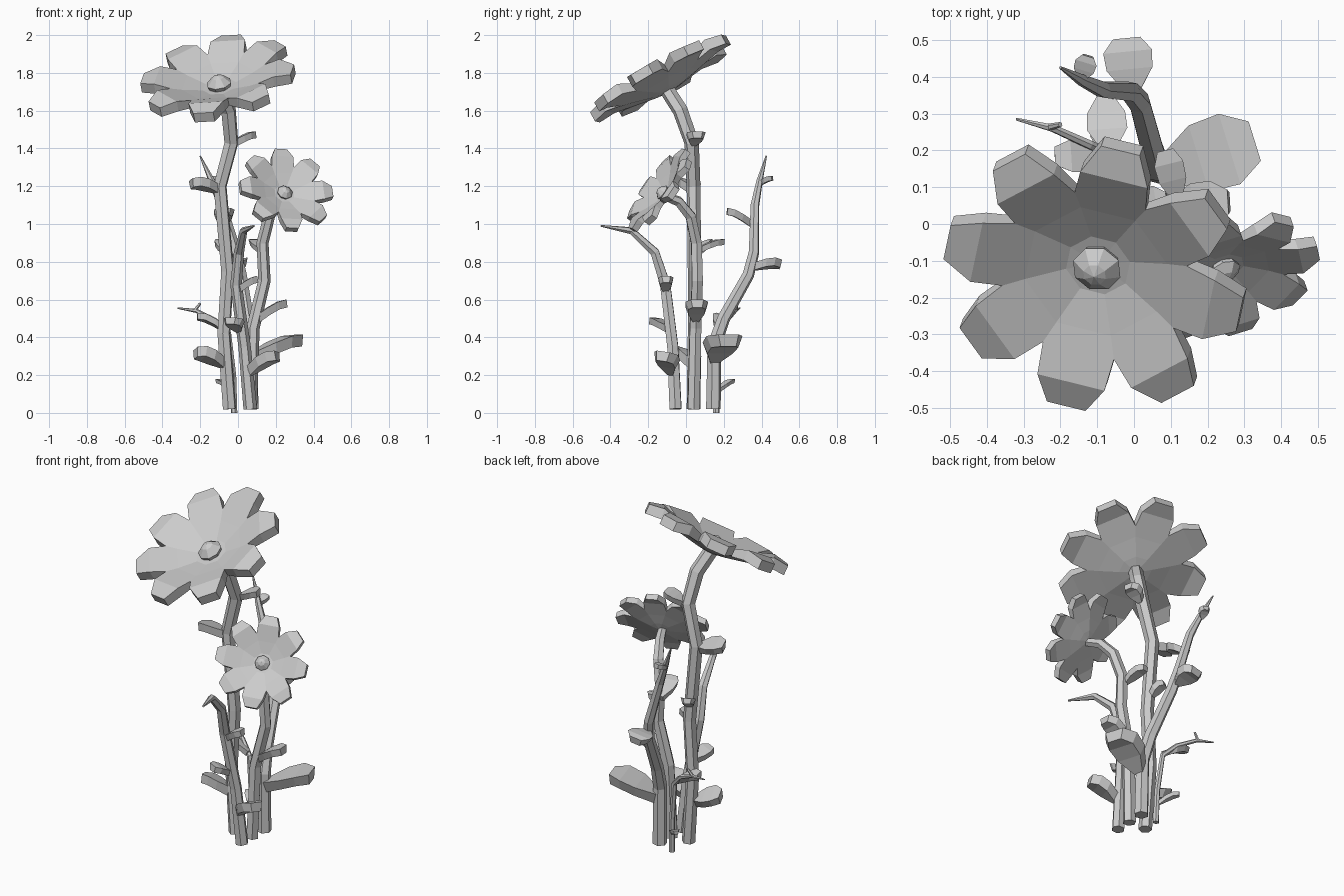
import bpy, bmesh
from math import sin, cos, pi, radians
from mathutils import Vector, Matrix

cube = bpy.data.objects.get("Cube")
if cube:
    bpy.data.objects.remove(cube, do_unlink=True)

grey = bpy.data.materials.new("plain grey")
grey.use_nodes = True
grey.diffuse_color = (0.6, 0.6, 0.6, 1)
grey.node_tree.nodes["Principled BSDF"].inputs["Base Color"].default_value = (0.6, 0.6, 0.6, 1)


def finish(name, bm):
    bmesh.ops.recalc_face_normals(bm, faces=bm.faces)
    mesh = bpy.data.meshes.new(name)
    bm.to_mesh(mesh)
    bm.free()
    mesh.materials.append(grey)
    obj = bpy.data.objects.new(name, mesh)
    bpy.context.collection.objects.link(obj)


# Six-sided stem through points (x, y, z, radius)
def stem(name, points):
    curve = bpy.data.curves.new(name, 'CURVE')
    curve.dimensions = '3D'
    curve.bevel_depth = 1
    curve.bevel_resolution = 1
    curve.use_fill_caps = True
    spline = curve.splines.new('POLY')
    spline.points.add(len(points) - 1)
    for p, (x, y, z, r) in zip(spline.points, points):
        p.co = (x, y, z, 1)
        p.radius = r
    spline.use_smooth = False
    curve.materials.append(grey)
    obj = bpy.data.objects.new(name, curve)
    bpy.context.collection.objects.link(obj)


# Chunky bent leaf: flat faceted top, smaller underside, rolled about its length
def leaf(name, base, tip, width, thick, roll):
    base, tip = Vector(base), Vector(tip)
    along = tip - base
    length = along.length
    x = along.normalized()
    y = Vector((0, 0, 1)).cross(x).normalized()
    y.rotate(Matrix.Rotation(radians(roll), 3, x))
    z = x.cross(y)
    # fraction along, half width, lift of each cross-section
    sections = [(0, .15, -.04), (.42, .47, .03), (.75, .5, .05), (1, .28, 0)]
    bm = bmesh.new()
    rings = []
    for t, w, lift in sections:
        ring = []
        for side, level, shrink in ((-1, 0, 1), (1, 0, 1), (1, -1, .75), (-1, -1, .75)):
            along_t = t if level == 0 else t * .93
            ring.append(bm.verts.new(base + x * length * along_t + y * side * w * width * shrink
                                     + z * (lift * length + level * thick)))
        rings.append(ring)
    for a, b in zip(rings, rings[1:]):
        for i in range(4):
            j = (i + 1) % 4
            bm.faces.new((a[i], a[j], b[j], b[i]))
    bm.faces.new(rings[0])
    bm.faces.new(rings[-1])
    finish(name, bm)


# Cupped eight-petal blossom with a faceted centre knob
def flower(name, centre, normal, size, turn):
    n = Vector(normal).normalized()
    up = (Vector((0, 0, 1)) - n * n.z).normalized()
    right = up.cross(n)
    frame = Matrix((right, up, n)).transposed().to_4x4()
    frame = Matrix.Translation(centre) @ frame @ Matrix.Scale(size, 4)
    step = pi / 4

    def polar(r, a, z):
        return Vector((r * cos(a), r * sin(a), z))

    bm = bmesh.new()

    def layer(heights):
        hub, inner_z, mid_z, valley_z, wide_z, tip_z = heights
        centre_v = bm.verts.new((0, 0, hub))
        inner, mid, valley, petals = [], [], [], []
        for k in range(8):
            axis = radians(turn) + k * step
            edge = axis - step / 2
            inner.append(bm.verts.new(polar(.09, edge, inner_z)))
            mid.append(bm.verts.new(polar(.2, edge, mid_z)))
            valley.append(bm.verts.new(polar(.26, edge, valley_z)))
            side = polar(1, axis + pi / 2, 0)
            petals.append([bm.verts.new(polar(r, axis, z) + side * w)
                           for r, w, z in ((.325, -.094, wide_z), (.41, -.054, tip_z),
                                           (.41, .054, tip_z), (.325, .094, wide_z))])
        outline = []
        for k in range(8):
            m = (k + 1) % 8
            p = petals[k]
            bm.faces.new((centre_v, inner[k], inner[m]))
            bm.faces.new((inner[k], mid[k], mid[m], inner[m]))
            bm.faces.new((mid[k], valley[k], p[0], p[3], valley[m], mid[m]))
            bm.faces.new(p)
            outline += [valley[k]] + p
        return outline

    top = layer((0, .005, .04, .065, .095, .08))
    under = layer((-.035, -.02, .005, .02, .035, .025))
    for i in range(len(top)):
        j = (i + 1) % len(top)
        bm.faces.new((top[i], top[j], under[j], under[i]))
    bm.transform(frame)
    finish(name + "_petals", bm)

    bm = bmesh.new()
    rings = [[bm.verts.new(polar(r, k * step, z)) for k in range(8)]
             for r, z in ((.055, -.01), (.068, .025), (.032, .06))]
    for a, b in zip(rings, rings[1:]):
        for k in range(8):
            m = (k + 1) % 8
            bm.faces.new((a[k], a[m], b[m], b[k]))
    point = bm.verts.new((0, 0, .072))
    for k in range(8):
        bm.faces.new((rings[-1][k], rings[-1][(k + 1) % 8], point))
    bm.faces.new(rings[0])
    bm.transform(frame)
    finish(name + "_centre", bm)


# Stems
stem("tall_stem", [(-.045, .04, .02, .037), (-.075, .045, .42, .036), (-.055, .045, .75, .036),
                   (-.095, .04, 1.2, .037), (-.035, .03, 1.43, .039), (-.05, -.03, 1.6, .041),
                   (-.095, -.1, 1.71, .04)])
stem("small_flower_stem", [(.065, .04, .02, .036), (.08, .05, .45, .035), (.14, .06, .7, .033),
                           (.13, .055, .9, .032), (.165, .025, 1.04, .031), (.2, -.04, 1.12, .028),
                           (.235, -.115, 1.15, .024)])
stem("front_bare_stem", [(.065, -.055, .02, .036), (.035, -.07, .35, .033), (-.01, -.11, .68, .031),
                         (.005, -.165, .85, .027), (.03, -.29, .965, .02), (.085, -.45, .99, .005)])
stem("back_bare_stem", [(.07, .145, .02, .04), (.065, .15, .36, .038), (.05, .2, .5, .035),
                        (.015, .33, .73, .032), (-.01, .36, .85, .029), (-.085, .365, 1.1, .024),
                        (-.14, .39, 1.23, .017), (-.2, .425, 1.36, .004)])
stem("thin_stem", [(-.02, .16, 0, .017), (-.025, .165, .2, .016), (-.05, .18, .42, .015),
                   (-.12, .215, .49, .013), (-.22, .26, .54, .011), (-.32, .285, .555, .004)])
stem("thin_stem_twig", [(-.23, .263, .54, .01), (-.2, .27, .58, .007)])

# Flowers
flower("large_flower", (-.097, -.11, 1.725), (-.17, -.48, .87), 1, 96.5)
flower("small_flower", (.245, -.115, 1.16), (.27, -.77, .56), .62, 86)

# Leaves: name, base, tip, width, thickness, roll
for name, base, tip, width, thick, roll in [
    ("tall_stem_top_leaf", (-.02, .04, 1.45), (.09, .06, 1.49), .1, .035, 0),
    ("tall_stem_upper_leaf", (-.1, .04, 1.21), (-.25, .0, 1.235), .125, .045, 13),
    ("tall_stem_middle_leaf", (-.06, .05, .86), (-.1, .13, .92), .08, .03, 0),
    ("tall_stem_lower_leaf", (-.07, .04, .29), (-.225, -.0, .34), .135, .05, 17),
    ("back_stem_inner_leaf", (-.08, .36, 1.02), (-.07, .22, 1.085), .11, .035, 0),
    ("back_stem_outer_leaf", (-.005, .36, .8), (-.02, .505, .805), .135, .04, -10),
    ("broad_low_leaf", (.07, .145, .33), (.328, .225, .415), .2, .06, 0),
    ("small_flower_upper_leaf", (.12, .06, .88), (.085, .2, .92), .08, .03, 0),
    ("small_flower_lower_leaf", (.09, .05, .52), (.255, .06, .6), .12, .04, 0),
    ("front_stem_low_leaf", (.05, -.07, .25), (.205, -.12, .325), .135, .05, -8),
    ("front_stem_middle_leaf", (.01, -.08, .46), (-.04, -.18, .505), .11, .035, 0),
    ("front_stem_upper_leaf", (-.01, -.11, .67), (.1, -.105, .725), .08, .035, 0),
    ("thin_stem_low_leaf", (-.022, .165, .13), (-.11, .25, .18), .05, .02, 0),
    ("thin_stem_upper_leaf", (-.05, .18, .455), (-.215, .185, .525), .09, .03, 13),
    ("back_stem_tip_leaf", (-.145, .39, 1.23), (-.125, .455, 1.255), .06, .025, 0),
]:
    leaf(name, base, tip, width, thick, roll)
